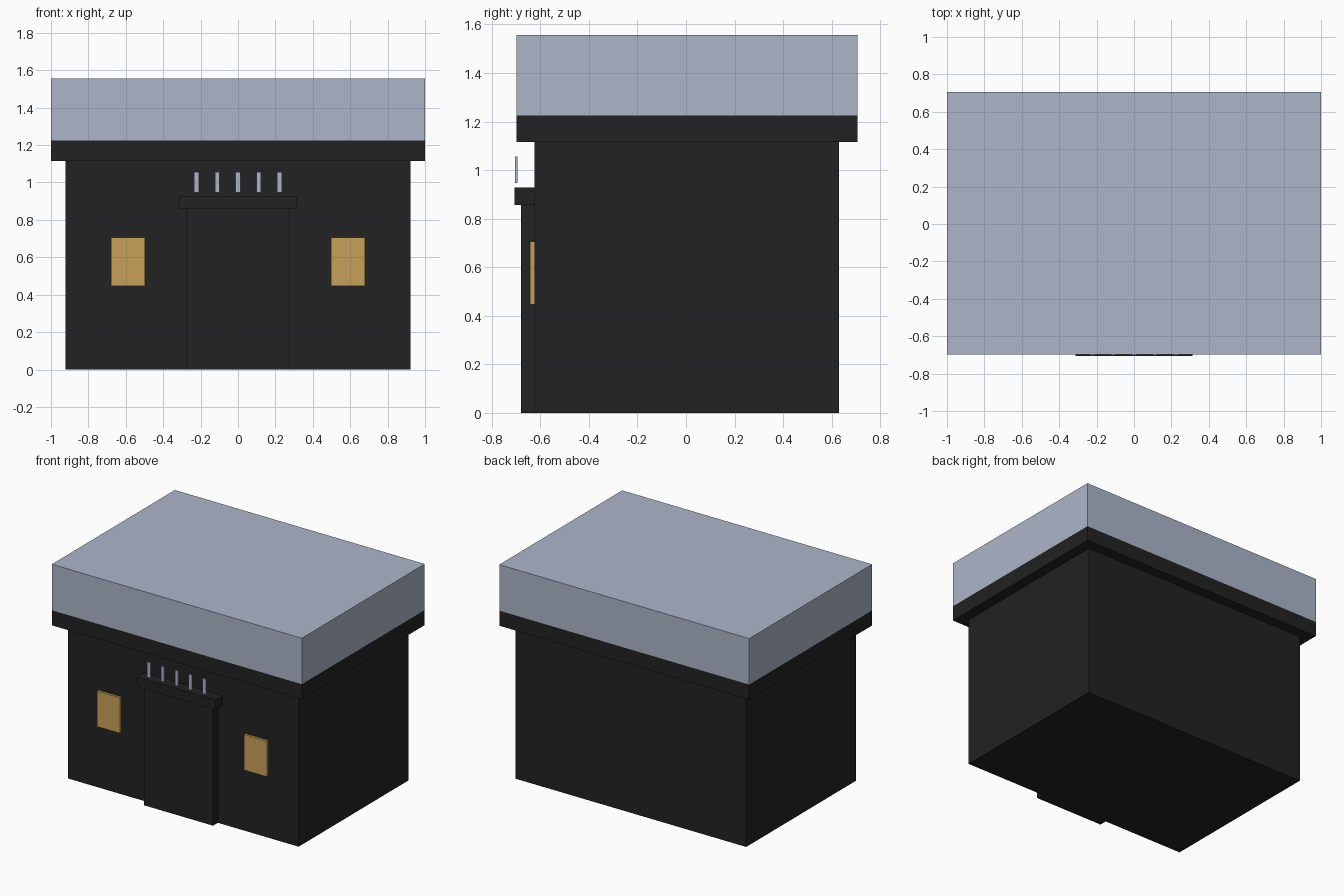
import bpy

cube = bpy.data.objects.get("Cube")
if cube:
    bpy.data.objects.remove(cube, do_unlink=True)


def material(name, color):
    mat = bpy.data.materials.new(name)
    mat.use_nodes = True
    mat.diffuse_color = (*color, 1)
    mat.node_tree.nodes["Principled BSDF"].inputs["Base Color"].default_value = (*color, 1)
    return mat


charcoal = material("charcoal", (0.016, 0.016, 0.016))
pale_blue = material("pale_blue", (0.413, 0.468, 0.591))
amber = material("amber", (0.584, 0.352, 0.1))


def box(name, x, y, z, mat):
    """Box given by its (min, max) range on each axis."""
    ranges = (x, y, z)
    bpy.ops.mesh.primitive_cube_add(size=1, location=[(a + b) / 2 for a, b in ranges])
    obj = bpy.context.object
    obj.name = name
    obj.scale = [b - a for a, b in ranges]
    bpy.ops.object.transform_apply(location=False, rotation=False, scale=True)
    obj.data.materials.append(mat)
    return obj


# Main building, eaves slab and roof block
wall_front = -0.625
box("walls", (-0.923, 0.923), (wall_front, 0.63), (0, 1.115), charcoal)
box("eaves", (-1, 1), (-0.699, 0.706), (1.115, 1.224), charcoal)
box("roof", (-1, 1), (-0.699, 0.706), (1.224, 1.557), pale_blue)

# Entrance with its canopy
box("entrance", (-0.277, 0.277), (-0.68, wall_front), (0, 0.86), charcoal)
box("canopy", (-0.314, 0.314), (-0.706, wall_front), (0.857, 0.929), charcoal)

# Row of thin upright slats above the canopy
for i in range(-2, 3):
    x = i * 0.111
    box(f"slat_{i + 3}", (x - 0.013, x + 0.013), (-0.704, -0.695), (0.947, 1.057), pale_blue)

# One lit window on each side of the entrance
for side, x in (("left", 0.588), ("right", -0.588)):
    box(f"{side}_window", (x - 0.092, x + 0.092), (-0.642, wall_front), (0.447, 0.705), amber)
